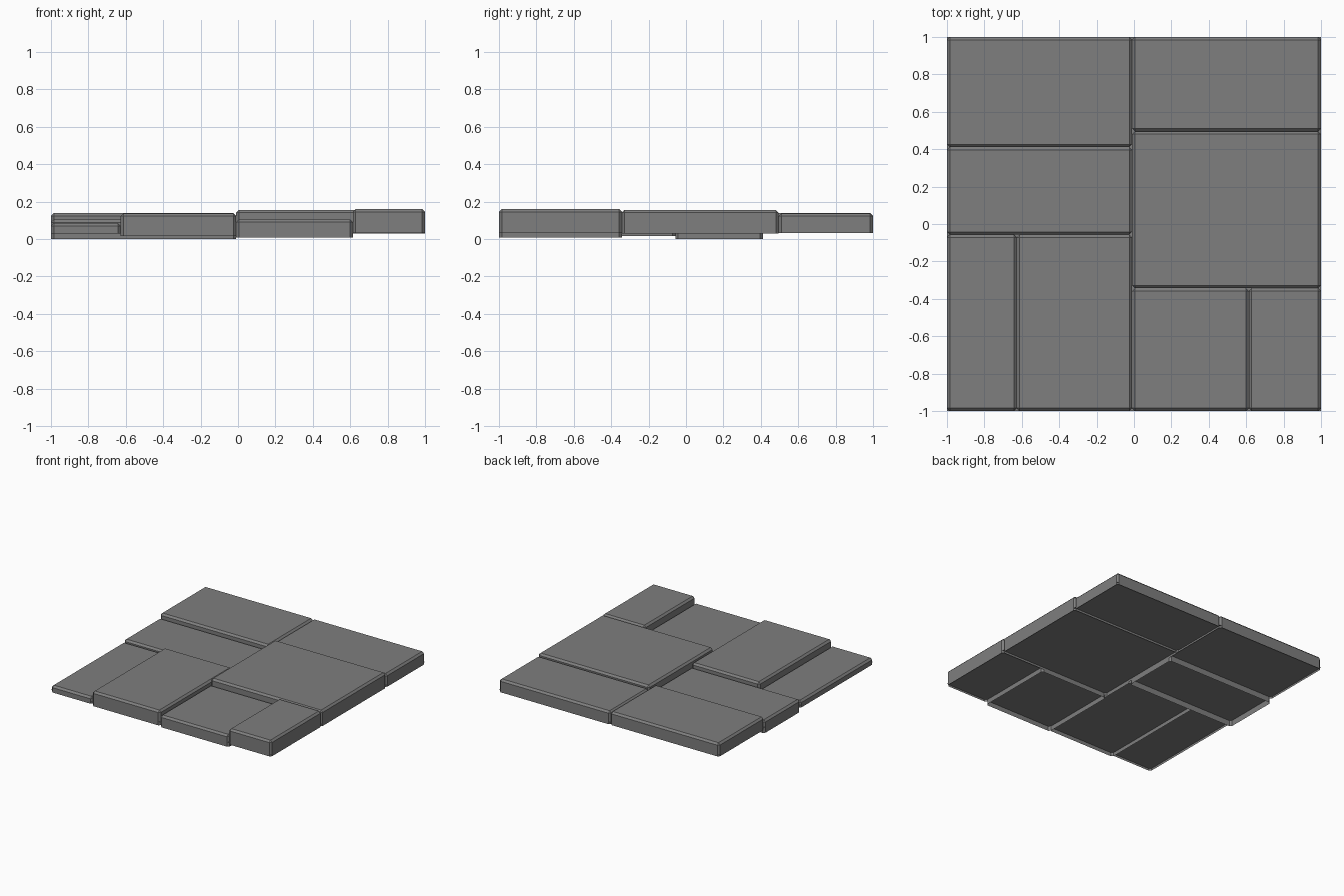
import bpy, bmesh

if "Cube" in bpy.data.objects:
    bpy.data.objects.remove(bpy.data.objects["Cube"])

BEVEL = 0.015

# Dark stone grey
stone = bpy.data.materials.new("stone")
stone.diffuse_color = (0.21, 0.21, 0.21, 1)
stone.use_nodes = True
stone.node_tree.nodes["Principled BSDF"].inputs["Base Color"].default_value = stone.diffuse_color


def add_object(name, bm):
    mesh = bpy.data.meshes.new(name)
    bm.to_mesh(mesh)
    bm.free()
    mesh.materials.append(stone)
    bpy.context.collection.objects.link(bpy.data.objects.new(name, mesh))


def slab(name, x0, x1, y0, y1, z0, z1):
    """Chamfered box, open underneath."""
    bm = bmesh.new()
    bmesh.ops.create_cube(bm, size=1)
    for v in bm.verts:
        v.co.x = x1 if v.co.x > 0 else x0
        v.co.y = y1 if v.co.y > 0 else y0
        v.co.z = z1 if v.co.z > 0 else z0
    edges = [e for e in bm.edges if max(v.co.z for v in e.verts) > z0 + 0.001]
    bmesh.ops.bevel(bm, geom=edges, offset=BEVEL, segments=1,
                    profile=0.5, affect='EDGES')
    bmesh.ops.recalc_face_normals(bm, faces=bm.faces)
    bottom = [f for f in bm.faces if f.normal.z < -0.9]
    bmesh.ops.delete(bm, geom=bottom, context='FACES')
    add_object(name, bm)


# Left column of paving slabs
MID = -0.01
slab("left_back_slab", -1, MID, 0.411, 1, 0.032, 0.139)
slab("left_middle_slab", -1, MID, -0.057, 0.411, 0.0, 0.103)
slab("left_front_narrow_slab", -1, -0.627, -1, -0.057, 0.03, 0.085)
slab("left_front_wide_slab", -0.627, MID, -1, -0.057, 0.017, 0.137)

# Right column of paving slabs
slab("right_back_slab", MID, 1, 0.495, 1, 0.032, 0.137)
slab("right_middle_slab", MID, 1, -0.343, 0.495, 0.03, 0.156)
slab("right_front_wide_slab", MID, 0.614, -1, -0.343, 0.009, 0.105)
slab("right_front_narrow_slab", 0.614, 1, -1, -0.343, 0.032, 0.16)

# Flat bed behind the slabs, closing the joints
bed = bmesh.new()
bmesh.ops.create_grid(bed, x_segments=1, y_segments=1, size=1)
for v in bed.verts:
    v.co.z = 0.048
add_object("joint_bed", bed)
